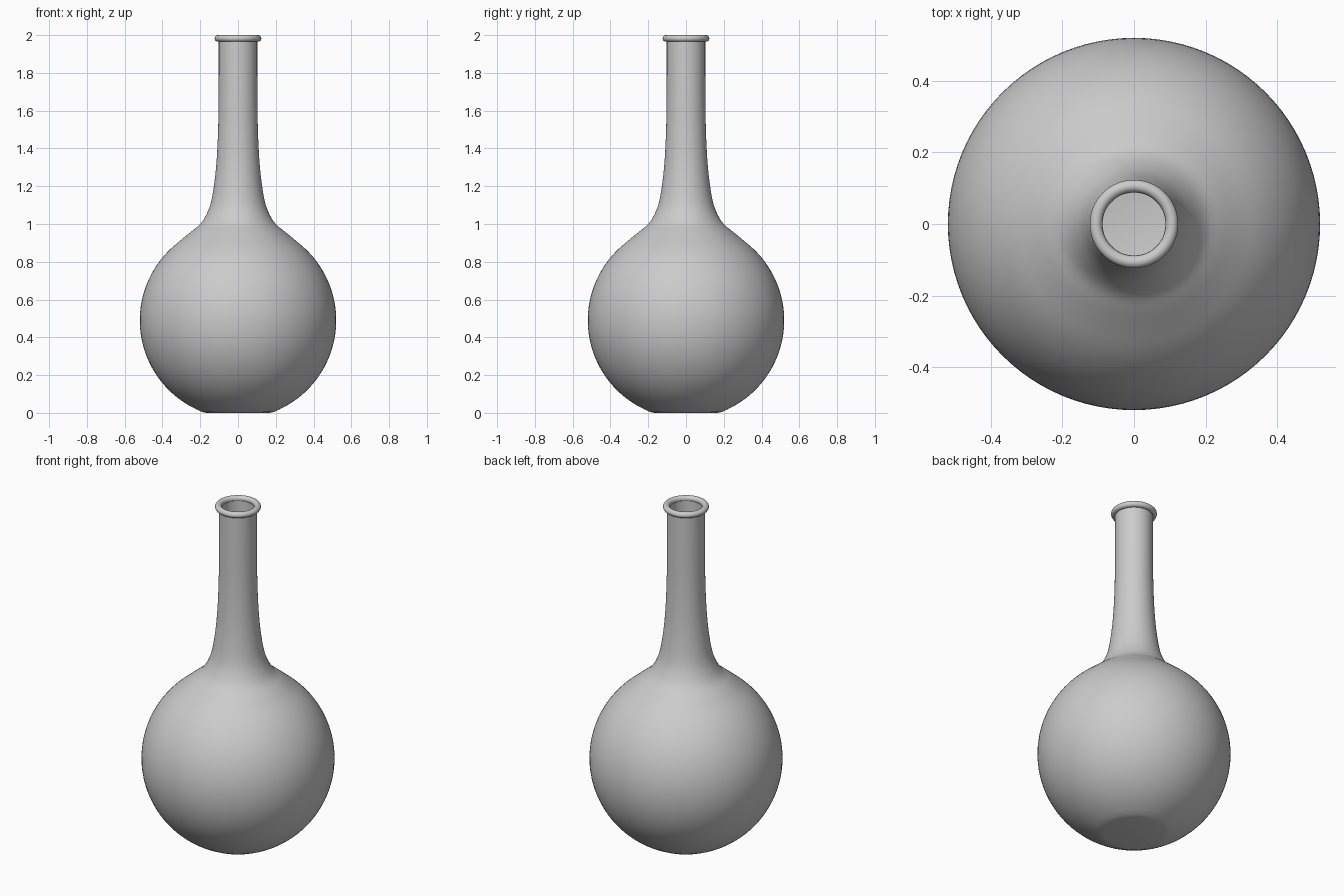
import bpy, bmesh, math
from mathutils import Vector

if "Cube" in bpy.data.objects:
    bpy.data.objects.remove(bpy.data.objects["Cube"])

SEG = 96


def catmull(pts, n=6):
    """Smooth curve through the control points."""
    p = [Vector(q) for q in pts]
    p = [2 * p[0] - p[1]] + p + [2 * p[-1] - p[-2]]
    out = []
    for i in range(1, len(p) - 2):
        a, b, c, d = p[i - 1:i + 3]
        for k in range(n):
            t = k / n
            out.append(0.5 * (2 * b + (c - a) * t + (2 * a - 5 * b + 4 * c - d) * t * t
                              + (3 * b - a - 3 * c + d) * t ** 3))
    return out + [p[-2]]


def offset(pts, dist):
    """Move a profile inwards along its normals."""
    out = []
    for i, q in enumerate(pts):
        t = (pts[min(i + 1, len(pts) - 1)] - pts[max(i - 1, 0)]).normalized()
        out.append(q + Vector((-t.y, t.x)) * dist)
    return out


def lathe(name, profile):
    """Spin a (radius, height) profile around z."""
    bm = bmesh.new()
    verts = [bm.verts.new((r, 0, z)) for r, z in profile]
    edges = [bm.edges.new(e) for e in zip(verts, verts[1:])]
    bmesh.ops.spin(bm, geom=verts + edges, cent=(0, 0, 0), axis=(0, 0, 1),
                   angle=2 * math.pi, steps=SEG, use_duplicate=False)
    bmesh.ops.remove_doubles(bm, verts=bm.verts, dist=1e-5)
    bmesh.ops.recalc_face_normals(bm, faces=bm.faces)
    me = bpy.data.meshes.new(name)
    bm.to_mesh(me)
    bm.free()
    ob = bpy.data.objects.new(name, me)
    bpy.context.collection.objects.link(ob)
    bpy.context.view_layer.objects.active = ob
    ob.select_set(True)
    bpy.ops.object.shade_smooth_by_angle(angle=math.radians(35))
    ob.select_set(False)
    return ob


# Round bulb: arc from the flat foot up to the shoulder
R, CZ = 0.52, 0.49
a0, a1 = math.radians(-64.5), math.radians(50)
bulb = [Vector((R * math.cos(a), CZ + R * math.sin(a)))
        for a in (a0 + (a1 - a0) * i / 36 for i in range(37))]

# Shoulder and neck sweep
neck = catmull([tuple(bulb[-1]), (0.255, 0.954), (0.2, 1.0), (0.165, 1.055), (0.142, 1.12),
                (0.125, 1.22), (0.113, 1.34), (0.106, 1.48), (0.103, 1.62), (0.102, 1.80),
                (0.102, 1.975)])
outer = bulb + neck[1:]
inner = offset(outer, 0.014)

# Hollow flask body with a flat foot outside and a flat floor inside
profile = [(0, 0), (0.165, 0), (0.192, 0.005)]
profile += [tuple(p) for p in outer]
profile += [tuple(p) for p in reversed(inner)]
profile += [(0, inner[0].y)]
lathe("flask_body", profile)

# Rolled lip ring
lip = [(0.106 + 0.0175 * math.cos(t), 1.9825 + 0.0175 * math.sin(t))
       for t in (2 * math.pi * i / 20 for i in range(21))]
lathe("lip", lip)
